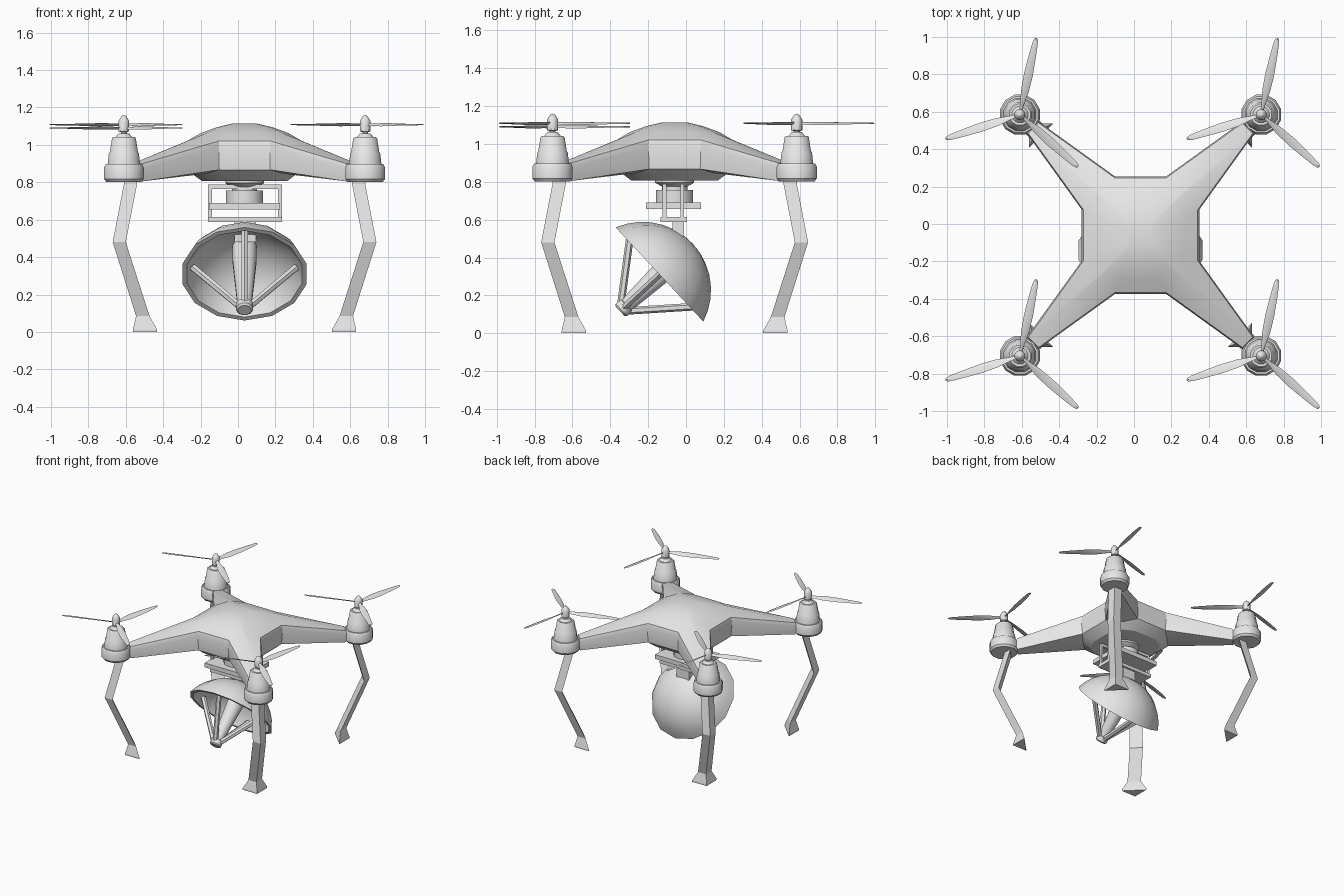
import bpy, bmesh, math
from mathutils import Matrix, Vector

if "Cube" in bpy.data.objects:
    bpy.data.objects.remove(bpy.data.objects["Cube"])

CX, CY, ARM = 0.035, -0.06, 0.645      # airframe centre and motor offset
grey = bpy.data.materials.new("light_grey")
grey.diffuse_color = (0.8, 0.8, 0.8, 1)
grey.use_nodes = True
grey.node_tree.nodes["Principled BSDF"].inputs["Base Color"].default_value = grey.diffuse_color


def finish(name, bm, angle=35):
    bmesh.ops.remove_doubles(bm, verts=bm.verts, dist=1e-5)
    bmesh.ops.recalc_face_normals(bm, faces=bm.faces)
    me = bpy.data.meshes.new(name)
    bm.to_mesh(me)
    bm.free()
    me.materials.append(grey)
    ob = bpy.data.objects.new(name, me)
    bpy.context.collection.objects.link(ob)
    bpy.ops.object.select_all(action='DESELECT')
    ob.select_set(True)
    bpy.context.view_layer.objects.active = ob
    if angle:
        bpy.ops.object.shade_smooth_by_angle(angle=math.radians(angle))
    return ob


def loft(bm, rings, cap=True):
    """Bridge equal-length point rings into a skin."""
    vs = [[bm.verts.new(p) for p in r] for r in rings]
    n = len(vs[0])
    for a, b in zip(vs, vs[1:]):
        for i in range(n):
            j = (i + 1) % n
            bm.faces.new((a[i], a[j], b[j], b[i]))
    if cap:
        bm.faces.new(vs[0])
        bm.faces.new(vs[-1])


def lathe(bm, profile, n, mat=Matrix()):
    rings = [[mat @ Vector((r * math.cos(2 * math.pi * (i + 0.5) / n),
                            r * math.sin(2 * math.pi * (i + 0.5) / n), z))
              for i in range(n)] for r, z in profile]
    loft(bm, rings, cap=False)


def box(bm, x0, x1, y0, y1, z0, z1):
    loft(bm, [[(x0, y0, z), (x1, y0, z), (x1, y1, z), (x0, y1, z)] for z in (z0, z1)])


def rod(bm, p, q, r, n=6):
    p, q = Vector(p), Vector(q)
    d = q - p
    m = Matrix.Translation(p) @ d.to_track_quat('Z', 'Y').to_matrix().to_4x4()
    lathe(bm, [(0, 0), (r, 0), (r, d.length), (0, d.length)], n, m)


# Airframe: four-fold cross-shaped rings from crown to belly
def cross_ring(a, b, c, d, z_side, z_arm):
    pts = []
    quad = [(a, b, z_side), (c, d, z_arm), (d, c, z_arm), (b, a, z_side)]
    for _ in range(4):
        pts += [(CX + x, CY + y, z) for x, y, z in quad]
        quad = [(y, -x, z) for x, y, z in quad]
    return pts


bm = bmesh.new()
loft(bm, [
    cross_ring(0.03, 0.07, 0.06, 0.065, 1.113, 1.113),
    cross_ring(0.07, 0.15, 0.125, 0.135, 1.094, 1.092),
    cross_ring(0.10, 0.235, 0.20, 0.21, 1.063, 1.06),
    cross_ring(0.135, 0.305, 0.545, 0.60, 1.022, 0.90),
    cross_ring(0.138, 0.315, 0.55, 0.612, 0.985, 0.872),
    cross_ring(0.135, 0.305, 0.545, 0.60, 0.867, 0.805),
    cross_ring(0.12, 0.28, 0.215, 0.23, 0.845, 0.845),
    cross_ring(0.10, 0.23, 0.175, 0.19, 0.808, 0.808),
])
bmesh.ops.triangulate(bm, faces=[f for f in bm.faces if len(f.verts) == 4],
                      quad_method='SHORT_EDGE')
finish("airframe", bm, 32)

# Blade: chord, height and pitch along the span
BLADE = [(0.015, 0.020, 40), (0.06, 0.026, 32), (0.13, 0.046, 22), (0.22, 0.050, 15),
         (0.32, 0.040, 10), (0.39, 0.030, 7), (0.412, 0.020, 5), (0.418, 0.008, 5)]

for sx in (-1, 1):
    for sy in (-1, 1):
        tag = ("front" if sy < 0 else "back") + ("_left" if sx < 0 else "_right")
        mx, my = CX + sx * ARM, CY + sy * ARM
        place = Matrix.Translation((mx, my, 0))

        # Motor pod with flange and tapered housing
        bm = bmesh.new()
        lathe(bm, [(0, 0.802), (0.098, 0.802), (0.11, 0.818), (0.11, 0.88), (0.1, 0.897),
                   (0.09, 0.897), (0.083, 0.955), (0.078, 0.962), (0.066, 1.035),
                   (0.058, 1.043), (0.045, 1.043), (0.028, 1.062), (0, 1.062)], 12, place)
        finish("motor_" + tag, bm)

        # Propeller with hub and three pitched blades
        bm = bmesh.new()
        lathe(bm, [(0, 1.055), (0.016, 1.055), (0.016, 1.068), (0.03, 1.072), (0.03, 1.128),
                   (0.022, 1.14), (0.012, 1.155), (0, 1.16)], 10, place)
        height = 1.09 if (sx < 0 and sy < 0) else 1.108
        for deg in (78, 198, 318):
            m = (Matrix.Translation((mx, my, height))
                 @ Matrix.Rotation(math.radians(deg), 4, 'Z'))
            rings = []
            for r, chord, pitch in BLADE:
                c, s = math.cos(math.radians(pitch)), math.sin(math.radians(pitch))
                sec = [(-chord / 2, 0), (0, -0.003), (chord / 2, 0), (0, 0.004)]
                rings.append([m @ Vector((r, u * c - w * s, u * s + w * c)) for u, w in sec])
            loft(bm, rings)
        finish("propeller_" + tag, bm)

        # Leg: triangular section, flat inside, ridge outside, flared foot
        bm = bmesh.new()
        rings = []
        for outer, w, z in ((0.648, 0.07, 0.83), (0.645, 0.07, 0.79), (0.705, 0.07, 0.48),
                            (0.58, 0.072, 0.085), (0.597, 0.13, 0.012), (0.597, 0.13, 0.0)):
            rings.append([(CX + sx * x, CY + sy * y, z) for x, y in
                          ((outer, outer), (outer - w, outer), (outer, outer - w))])
        loft(bm, rings)
        finish("leg_" + tag, bm, 0)

# Gimbal mount: collar and drum under the belly
bm = bmesh.new()
lathe(bm, [(0, 0.812), (0.105, 0.812), (0.105, 0.795), (0.068, 0.775), (0.068, 0.757),
           (0.1, 0.757), (0.1, 0.688), (0, 0.688)], 16, Matrix.Translation((CX, CY, 0)))
finish("gimbal_mount", bm)

# Gimbal frame: plates, uprights and top bars
bm = bmesh.new()
box(bm, -0.155, 0.225, -0.21, 0.08, 0.655, 0.69)
box(bm, -0.16, 0.235, -0.135, 0.005, 0.588, 0.615)
for y in (-0.113, -0.02):
    box(bm, -0.16, 0.235, y - 0.01, y + 0.01, 0.765, 0.787)
    for x in (-0.15, 0.225):
        box(bm, x - 0.01, x + 0.01, y - 0.01, y + 0.01, 0.6, 0.787)
box(bm, -0.02, 0.095, -0.07, -0.01, 0.48, 0.6)
finish("gimbal_frame", bm, 0)

# Dish frame: local z points forward and down, local y up the rim
axis, up = Vector((0, -0.732, -0.681)), Vector((0, -0.681, 0.732))
dish = Matrix(((1, 0, 0, CX), (0, up.y, axis.y, -0.14), (0, up.z, axis.z, 0.31), (0, 0, 0, 1)))


def cap_profile(rim, depth, top, steps=7):
    rad = (rim * rim + depth * depth) / (2 * depth)
    end = math.asin(min(1, rim / rad))
    return [(rad * math.sin(end * i / steps), top - depth + rad * (1 - math.cos(end * i / steps)))
            for i in range(steps + 1)]


bm = bmesh.new()
lathe(bm, cap_profile(0.34, 0.24, 0.0) + cap_profile(0.315, 0.215, 0.0)[::-1], 14, dish)
finish("dish", bm, 40)

# Feed horn in the middle of the dish
bm = bmesh.new()
lathe(bm, [(0, -0.215), (0.066, -0.215), (0.066, -0.1), (0.04, 0.235), (0.046, 0.24),
           (0.046, 0.275), (0.036, 0.285), (0, 0.285)], 12, dish)
finish("feed_horn", bm)

# Four struts from dish to feed tip
bm = bmesh.new()
for k in range(4):
    c, s = math.cos(k * math.pi / 2), math.sin(k * math.pi / 2)
    rod(bm, dish @ Vector((0.275 * c, 0.275 * s, -0.05)),
        dish @ Vector((0.025 * c, 0.025 * s, 0.255)), 0.02)
finish("feed_struts", bm, 0)
